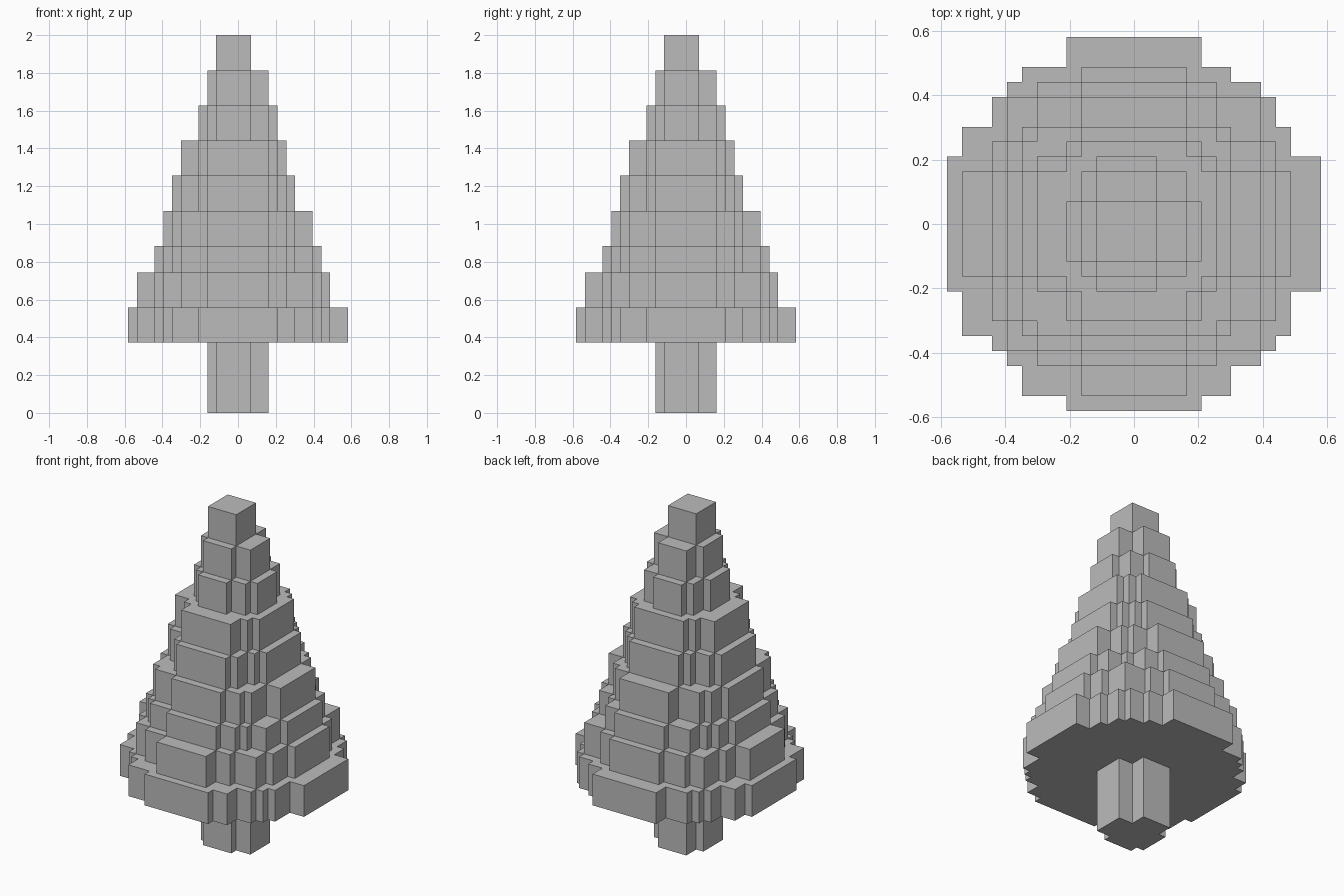
import bpy
import bmesh

if "Cube" in bpy.data.objects:
    bpy.data.objects.remove(bpy.data.objects["Cube"], do_unlink=True)

VOXEL = 2 / 43
# Ladder of block edges, in voxels, on the negative and positive sides
LOW = [-2.5, -3.5, -4.5, -6.5, -7.5, -8.5, -9.5, -11.5, -12.5]
HIGH = [1.5, 3.5, 4.5, 5.5, 6.5, 8.5, 9.5, 10.5, 12.5]

grey = bpy.data.materials.new("plain_grey")
grey.use_nodes = True
grey.diffuse_color = (0.5, 0.5, 0.5, 1)
grey.node_tree.nodes["Principled BSDF"].inputs["Base Color"].default_value = (0.5, 0.5, 0.5, 1)


def quarter_steps(size):
    """Stepped quarter circle as (x step, y step) corners, from +x round to +y."""
    limit = (size + 1.5) ** 2
    reach = [max(j for j in range(size + 1) if (i + 1) ** 2 + (j + 1) ** 2 <= limit)
             if (i + 1) ** 2 + 1 <= limit else 0 for i in range(size + 1)]
    corners = []
    for i in range(size, -1, -1):
        if corners and corners[-1][1] == reach[i]:
            continue
        if corners:
            corners.append((i, corners[-1][1]))
        corners.append((i, reach[i]))
    return corners


def outline(size):
    """Closed stepped circle, counterclockwise."""
    steps = quarter_steps(size)
    points = [(HIGH[a], HIGH[b]) for a, b in steps]
    points += [(LOW[a], HIGH[b]) for a, b in reversed(steps)]
    points += [(LOW[a], LOW[b]) for a, b in steps]
    points += [(HIGH[a], LOW[b]) for a, b in reversed(steps)]
    return points


def stepped_disc(name, size, bottom, height):
    bm = bmesh.new()
    base = bm.faces.new([bm.verts.new((x * VOXEL, y * VOXEL, bottom * VOXEL))
                         for x, y in outline(size)])
    grown = bmesh.ops.extrude_face_region(bm, geom=[base], use_keep_orig=True)
    top = [v for v in grown["geom"] if isinstance(v, bmesh.types.BMVert)]
    bmesh.ops.translate(bm, verts=top, vec=(0, 0, height * VOXEL))
    bmesh.ops.recalc_face_normals(bm, faces=bm.faces)
    mesh = bpy.data.meshes.new(name)
    bm.to_mesh(mesh)
    bm.free()
    mesh.materials.append(grey)
    bpy.context.collection.objects.link(bpy.data.objects.new(name, mesh))


# Trunk
stepped_disc("trunk", 1, 0, 8)

# Foliage tiers, widest at the bottom
z = 8
for size in range(8, -1, -1):
    height = 3 if size == 6 else 4
    stepped_disc(f"foliage_tier_{9 - size}", size, z, height)
    z += height
